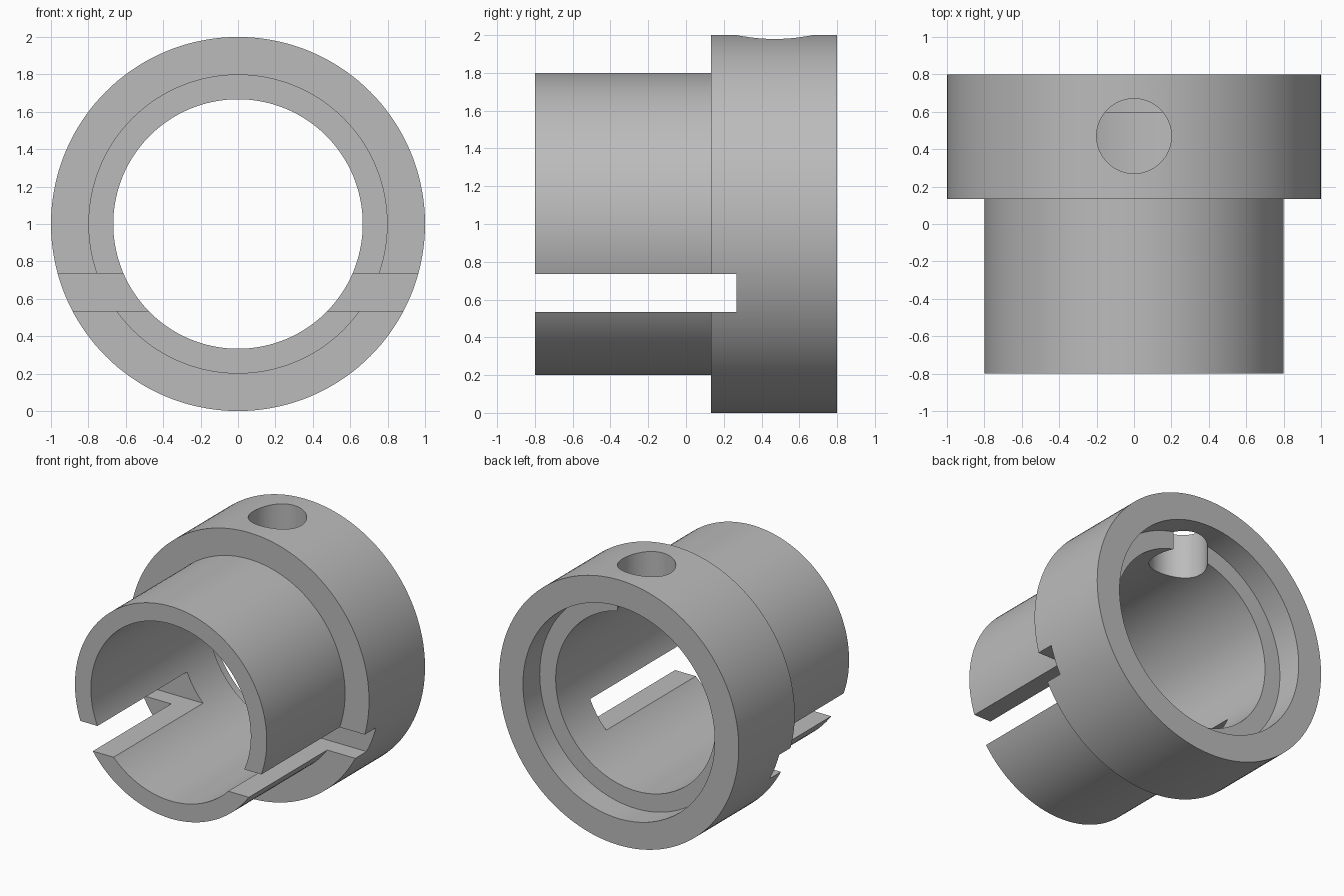
import bpy, bmesh, math
from mathutils import Matrix

cube = bpy.data.objects.get("Cube")
if cube:
    bpy.data.objects.remove(cube, do_unlink=True)

grey = bpy.data.materials.new("plain grey")
grey.use_nodes = True
grey.diffuse_color = (0.5, 0.5, 0.5, 1)
grey.node_tree.nodes["Principled BSDF"].inputs["Base Color"].default_value = (0.5, 0.5, 0.5, 1)


def make_object(name, bm):
    bmesh.ops.recalc_face_normals(bm, faces=bm.faces)
    mesh = bpy.data.meshes.new(name)
    bm.to_mesh(mesh)
    bm.free()
    mesh.materials.append(grey)
    obj = bpy.data.objects.new(name, mesh)
    bpy.context.collection.objects.link(obj)
    return obj


def lathe(name, profile, steps):
    """Spin a closed (radius, y) profile around the y axis through z = 1."""
    bm = bmesh.new()
    rings = []
    for i in range(steps):
        a = 2 * math.pi * i / steps
        rings.append([bm.verts.new((r * math.sin(a), y, 1 + r * math.cos(a)))
                      for r, y in profile])
    n = len(profile)
    for i in range(steps):
        here, there = rings[i], rings[(i + 1) % steps]
        for j in range(n):
            k = (j + 1) % n
            bm.faces.new((here[j], here[k], there[k], there[j]))
    return make_object(name, bm)


def cut(target, cutter):
    mod = target.modifiers.new("cut", 'BOOLEAN')
    mod.operation = 'DIFFERENCE'
    mod.solver = 'EXACT'
    mod.object = cutter
    bpy.context.view_layer.objects.active = target
    bpy.ops.object.modifier_apply(modifier=mod.name)
    bpy.data.objects.remove(cutter, do_unlink=True)


# Stepped collar: thin sleeve in front, wide flange with a counterbore behind
collar = lathe("stepped_collar", [
    (0.667, -0.8), (0.8, -0.8), (0.8, 0.133), (1.0, 0.133),
    (1.0, 0.8), (0.8, 0.8), (0.8, 0.6), (0.667, 0.6)], 144)

# Slot across both sides, open at the front
bm = bmesh.new()
bmesh.ops.create_cube(bm, size=1, matrix=Matrix.Translation((0, -0.3665, 0.635))
                      @ Matrix.Diagonal((2.4, 1.267, 0.2, 1)))
cut(collar, make_object("slot_cutter", bm))

# Round hole through the top wall of the flange
bm = bmesh.new()
bmesh.ops.create_cone(bm, cap_ends=True, segments=64, radius1=0.2, radius2=0.2,
                      depth=1, matrix=Matrix.Translation((0, 0.47, 1.8)))
cut(collar, make_object("hole_cutter", bm))

# Smooth curved walls, sharp rims
bpy.ops.object.select_all(action='DESELECT')
collar.select_set(True)
bpy.context.view_layer.objects.active = collar
bpy.ops.object.shade_smooth_by_angle(angle=math.radians(30))
